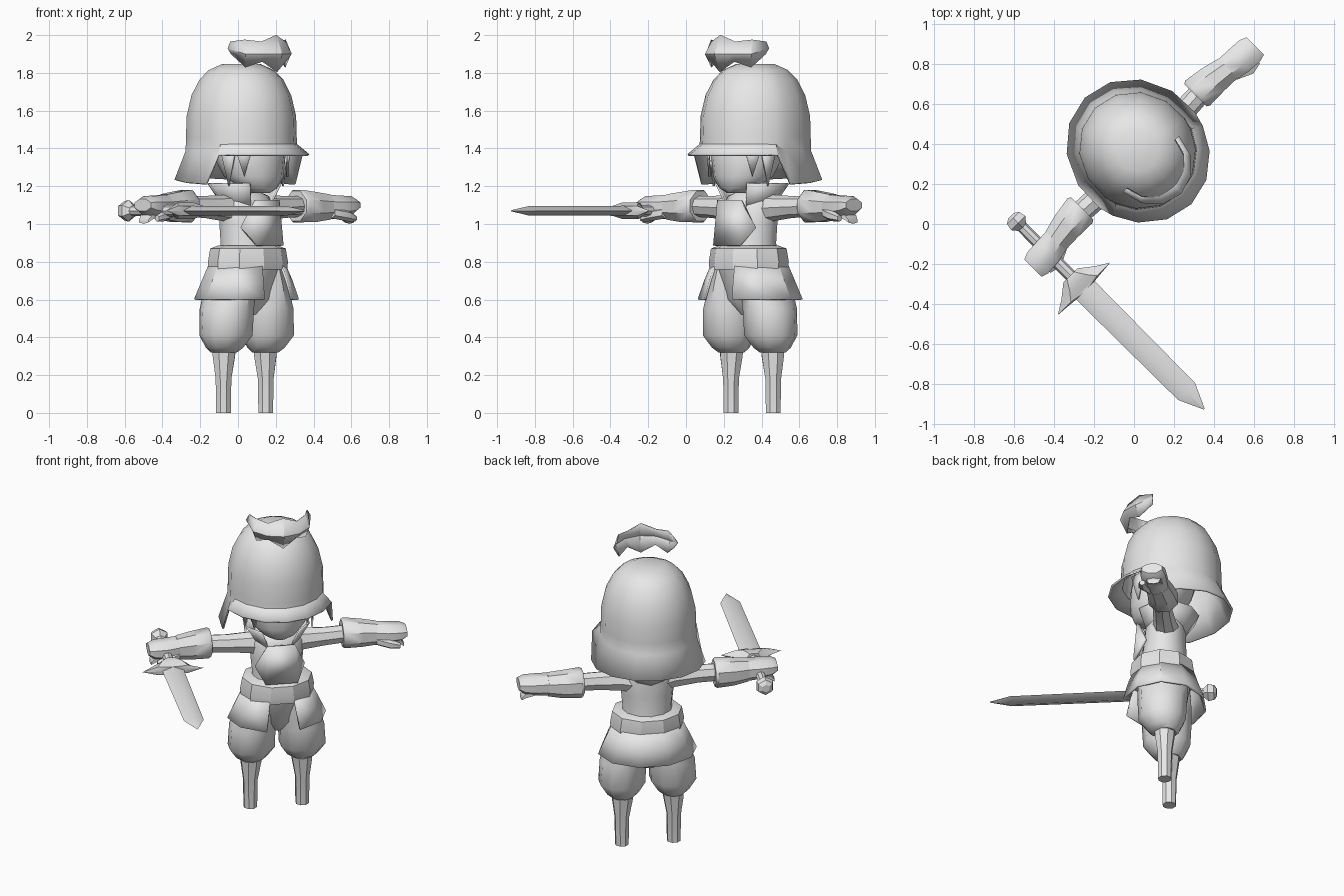
import bpy, bmesh, math
from math import sin, cos, pi, radians
from mathutils import Matrix

cube = bpy.data.objects.get("Cube")
if cube:
    bpy.data.objects.remove(cube, do_unlink=True)

grey = bpy.data.materials.new("plain_grey")
grey.use_nodes = True
GREY = (0.8, 0.8, 0.8, 1)
grey.diffuse_color = GREY
grey.node_tree.nodes["Principled BSDF"].inputs["Base Color"].default_value = GREY

# The figure is built facing -y, then turned towards the corner
PLACE = Matrix.Translation((0.035, 0.35, 0)) @ Matrix.Rotation(pi / 4, 4, 'Z')


def finish(name, verts, faces, thick=0.0, angle=40):
    bm = bmesh.new()
    vs = [bm.verts.new(v) for v in verts]
    for f in faces:
        bm.faces.new([vs[i] for i in f])
    bmesh.ops.recalc_face_normals(bm, faces=bm.faces)
    mesh = bpy.data.meshes.new(name)
    bm.to_mesh(mesh)
    bm.free()
    mesh.materials.append(grey)
    ob = bpy.data.objects.new(name, mesh)
    bpy.context.collection.objects.link(ob)
    ob.matrix_world = PLACE
    bpy.ops.object.select_all(action='DESELECT')
    bpy.context.view_layer.objects.active = ob
    ob.select_set(True)
    bpy.ops.object.shade_smooth_by_angle(angle=radians(angle))
    if thick:
        mod = ob.modifiers.new("thickness", 'SOLIDIFY')
        mod.thickness = thick
        mod.offset = 0
    return ob


def skin(rows, closed=True, caps=True):
    """Join equal rows of points with quads."""
    n = len(rows[0])
    verts = [p for row in rows for p in row]
    faces = []
    for r in range(len(rows) - 1):
        for i in range(n if closed else n - 1):
            j = (i + 1) % n
            faces.append((r * n + i, r * n + j, (r + 1) * n + j, (r + 1) * n + i))
    if closed and caps:
        faces.append(tuple(range(n)))
        faces.append(tuple(range((len(rows) - 1) * n, len(rows) * n)))
    return verts, faces


def loft(name, rings, sides=10, axis='Z', arc=None, mirror=1, thick=0.0, angle=40, twist=0.0):
    """Rings are (position, radius_a, radius_b, centre_a, centre_b) along an axis."""
    rows = []
    for t, ra, rb, ca, cb in rings:
        row = []
        for i in range(sides):
            if arc:
                a = radians(arc[0] + (arc[1] - arc[0]) * i / (sides - 1))
            else:
                a = 2 * pi * (i + twist) / sides
            u, v = ca + ra * sin(a), cb - rb * cos(a)
            x, y, z = {'Z': (u, v, t), 'X': (t, u, v), 'Y': (u, t, v)}[axis]
            row.append((x * mirror, y, z))
        rows.append(row)
    return finish(name, *skin(rows, closed=arc is None), thick=thick, angle=angle)


# Legs: thin shins and baggy trousers
for side, s in (("left", 1), ("right", -1)):
    loft(side + "_shin", [(0, .042, .042, .158, 0), (.18, .045, .045, .158, 0),
                          (.3, .065, .062, .155, 0), (.4, .07, .07, .15, 0)], 8, mirror=s, twist=.5)
    loft(side + "_trouser", [(.32, .07, .07, .155, 0), (.345, .1, .1, .155, -.005),
                             (.41, .143, .142, .155, -.015), (.55, .14, .15, .148, -.015),
                             (.68, .115, .15, .12, -.015), (.78, .09, .14, .1, -.015)], 10, mirror=s)

# Hips, torso and neck
loft("hips", [(.52, .06, .07, 0, 0), (.6, .17, .13, 0, -.01), (.8, .2, .17, 0, -.02)], 10)
loft("torso", [(.82, .16, .15, 0, -.02), (.9, .15, .14, 0, -.02), (1.0, .16, .13, 0, -.015),
               (1.1, .165, .125, 0, -.01), (1.15, .14, .11, 0, 0), (1.17, .08, .08, 0, 0),
               (1.28, .075, .075, 0, 0)], 12)

# Belt and split skirt
loft("belt", [(.76, .222, .195, 0, -.025), (.8, .225, .2, 0, -.025), (.87, .212, .19, 0, -.025),
              (.885, .17, .15, 0, -.025)], 10, twist=.5, angle=30)
loft("skirt", [(.79, .205, .19, 0, -.02), (.7, .25, .22, 0, -.02), (.6, .295, .25, 0, -.015)],
     10, arc=(20, 340), thick=.012, angle=35)

# Chest plate: flat middle with a folded wing each side
finish("chest_plate",
       [(-.085, -.165, 1.125), (.085, -.165, 1.125), (.095, -.185, .885), (-.095, -.185, .885),
        (.145, -.115, .98), (-.145, -.115, .98)],
       [(0, 1, 2, 3), (1, 4, 2), (0, 3, 5)], thick=.02, angle=20)

# Open collar
loft("collar", [(1.08, .12, .12, 0, -.015), (1.14, .15, .15, 0, -.01), (1.215, .2, .19, 0, 0)],
     9, arc=(35, 325), thick=.01)

# Head
loft("head", [(1.165, .05, .05, 0, -.12), (1.19, .1, .09, 0, -.11), (1.25, .165, .15, 0, -.07),
              (1.36, .195, .19, 0, -.035), (1.5, .2, .2, 0, 0), (1.62, .12, .12, 0, 0)], 14)

# Hair locks at the temples
for side, s in (("left", 1), ("right", -1)):
    for k, (deg, low) in enumerate(((50, 1.25), (74, 1.2))):
        rim = [(.225 * sin(radians(deg + d)) * s, -.03 - .21 * cos(radians(deg + d)), 1.42)
               for d in (-14, 14)]
        tip = (.21 * sin(radians(deg)) * s, -.03 - .2 * cos(radians(deg)), low)
        finish(f"{side}_hair_lock_{k + 1}", rim + [tip], [(0, 1, 2)], thick=.012)

# Helmet: dome, then a brim that is high in front and drops behind the temples
half = [0, 24, 48, 68, 80, 104, 130, 155, 180]
columns = half + [360 - a for a in half[-2:0:-1]]
dome = [(1.84, .1), (1.81, .165), (1.76, .212), (1.68, .252), (1.57, .277), (1.46, .28)]
rows = [[(r * sin(radians(a)), .025 - r * 1.06 * cos(radians(a)), z) for a in columns]
        for z, r in dome]
crease, hem = [], []
for a in columns:
    t = radians(a)
    front = min(a, 360 - a) < 75
    back = max(0, -cos(t))
    crease.append((.282 * sin(t), .025 - .3 * cos(t), 1.42 if front else 1.385))
    hem.append((.337 * sin(t), .02 - .372 * cos(t), 1.365 if front else 1.21 + .035 * back))
verts, faces = skin(rows + [crease, hem], caps=False)
faces.append(tuple(range(len(columns))))
finish("helmet", verts, faces, thick=.012, angle=35)

# Crest: a floating, curled band with a jagged lower edge
crest = []
for depth, width, zs in ((.17, .17, (1.805, 1.86, 1.83, 1.9)), (.21, .195, (1.9, 1.9, 1.9, 1.93)),
                         (.165, .175, (2.0, 1.965, 1.975, 1.965))):
    crest.append([(width * sin(i * pi / 6), -.07 - depth * cos(i * pi / 6), zs[abs(i)])
                  for i in range(-3, 4)])
finish("crest", *skin(crest, closed=False), thick=.006, angle=25)

# Arms, gauntlets and hands
for side, s in (("left", 1), ("right", -1)):
    loft(side + "_arm", [(.08, .085, .085, 0, 1.075), (.16, .068, .07, 0, 1.085),
                         (.3, .058, .058, 0, 1.09), (.48, .055, .055, .01, 1.095)],
         8, 'X', mirror=s)
    loft(side + "_gauntlet", [(.4, .085, .085, .015, 1.095), (.415, .095, .093, .015, 1.095),
                              (.52, .085, .085, .008, 1.09), (.61, .074, .072, -.005, 1.09)],
         8, 'X', mirror=s, twist=.5)
    loft(side + "_hand", [(.59, .072, .07, -.005, 1.09), (.67, .08, .066, -.015, 1.09),
                          (.75, .08, .056, -.02, 1.095), (.785, .066, .035, -.022, 1.1)],
         8, 'X', mirror=s, twist=.5)
    loft(side + "_thumb", [(.6, .03, .03, -.05, 1.06), (.68, .032, .03, -.085, 1.045),
                           (.74, .018, .018, -.085, 1.03)], 6, 'X', mirror=s)
    loft(side + "_fingers", [(.69, .05, .02, -.01, 1.05), (.75, .05, .024, -.015, 1.035),
                             (.77, .04, .014, -.015, 1.015)], 6, 'X', mirror=s)

# Sword held forward in the right hand
X, Z = -.678, 1.07
loft("sword_blade", [(-.2, .066, .027, X, Z), (-1.0, .06, .024, X, Z), (-1.125, .003, .003, X, Z)],
     4, 'Y', angle=60)
loft("sword_handle", [(-.25, .032, .03, X, Z), (.2, .028, .028, X, Z)], 8, 'Y')
loft("sword_pommel", [(.155, .026, .026, X, Z), (.19, .058, .058, X, Z), (.225, .05, .05, X, Z),
                      (.24, .025, .025, X, Z)], 6, 'Y', angle=20)
loft("sword_guard", [(-.18, .05, .045, X, Z), (-.235, .12, .05, X, Z), (-.275, .185, .03, X, Z),
                     (-.285, .07, .03, X, Z)], 6, 'Y', twist=.5, angle=30)
